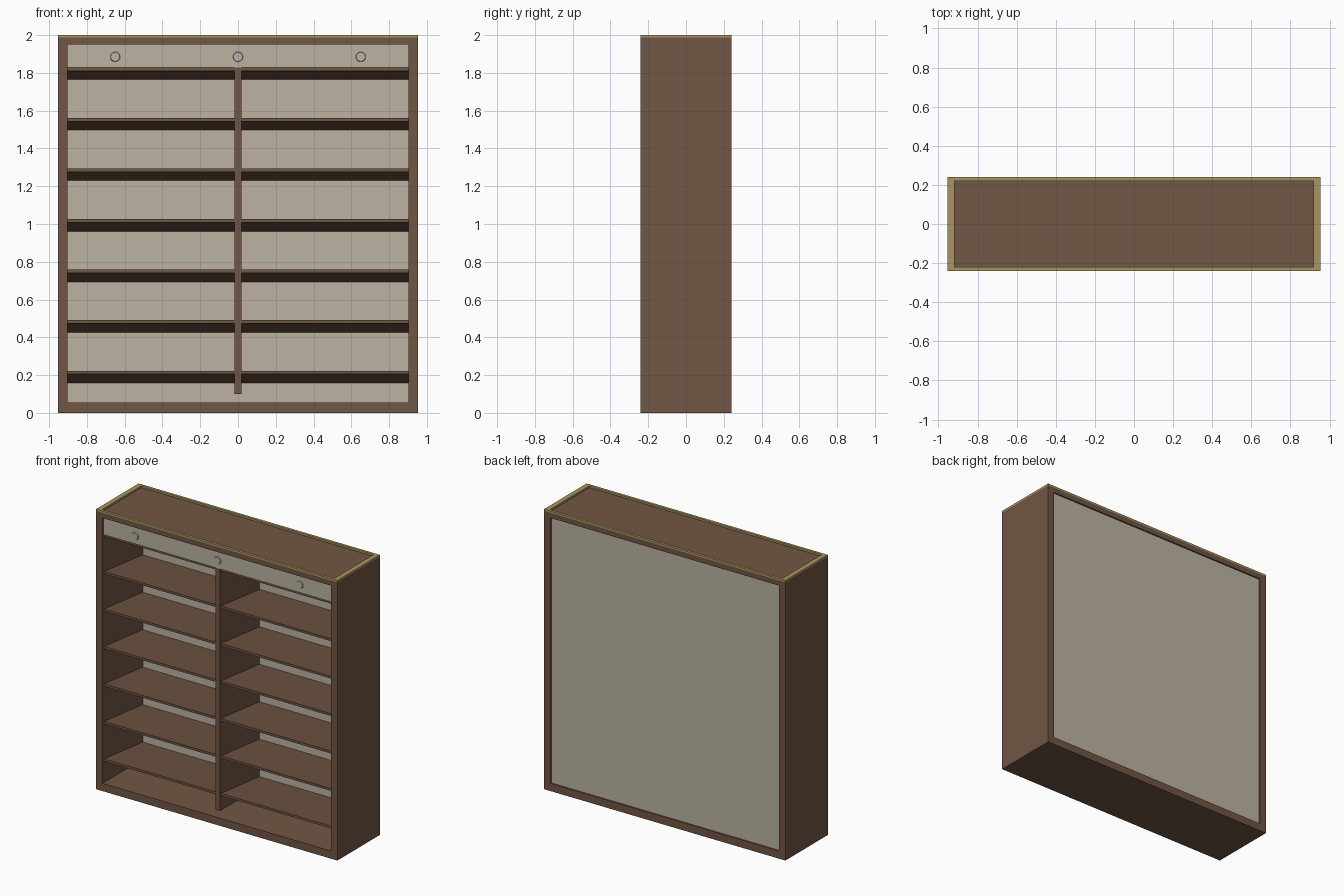
import bpy, bmesh, math

if "Cube" in bpy.data.objects:
    bpy.data.objects.remove(bpy.data.objects["Cube"])

def mat(name, rgb):
    m = bpy.data.materials.new(name)
    m.diffuse_color = (*rgb, 1)
    m.use_nodes = True
    m.node_tree.nodes["Principled BSDF"].inputs["Base Color"].default_value = m.diffuse_color
    return m

WOOD = mat("brown wood", (0.165, 0.092, 0.058))
PANEL = mat("warm grey panel", (0.50, 0.45, 0.365))
BRASS = mat("brass trim", (0.40, 0.30, 0.12))

def finish(name, bm, material):
    me = bpy.data.meshes.new(name)
    bm.to_mesh(me)
    bm.free()
    me.materials.append(material)
    ob = bpy.data.objects.new(name, me)
    bpy.context.collection.objects.link(ob)
    return ob

def box(name, x, y, z, material):
    """Box from (min, max) ranges on each axis."""
    bm = bmesh.new()
    bmesh.ops.create_cube(bm, size=1)
    for v in bm.verts:
        v.co = [r[0] if c < 0 else r[1] for c, r in zip(v.co, (x, y, z))]
    return finish(name, bm, material)

W, D, IN = 0.953, 0.24, 0.903      # half width, half depth, inner half width
TOP, BASE = 1.987, 0.055           # wooden top surface, floor surface

# carcass
box("base", (-W, W), (-D, D), (0, BASE), WOOD)
box("top_board", (-W, W), (-D, D), (1.95, TOP), WOOD)
for s, side in ((-1, "left"), (1, "right")):
    xs = sorted((s * IN, s * W))
    box(side + "_side", xs, (-D, D), (BASE, 1.95), WOOD)
box("back_panel", (-IN, IN), (0.215, 0.23), (BASE, 1.95), PANEL)

# brass edging round the top
for s, side in ((-1, "front"), (1, "back")):
    box(side + "_trim", (-W, W), sorted((s * 0.221, s * D)), (TOP, 2.0), BRASS)
for s, side in ((-1, "left"), (1, "right")):
    box(side + "_trim", sorted((s * 0.918, s * W)), (-0.221, 0.221), (TOP, 2.0), BRASS)

# fascia with round buttons
box("fascia", (-IN, IN), (-0.23, -0.21), (1.828, 1.95), PANEL)
for x in (-0.65, 0, 0.65):
    bm = bmesh.new()
    bmesh.ops.create_cone(bm, cap_ends=True, segments=24, radius1=0.028,
                          radius2=0.024, depth=0.012)
    ob = finish("fascia_button", bm, PANEL)
    ob.rotation_euler.x = math.pi / 2
    ob.location = (x, -0.231, 1.885)

# centre divider
box("centre_divider", (-0.019, 0.019), (-0.228, 0.215), (0.1, 1.828), WOOD)

# tilted shelves, back edge lower than the front
for i in range(7):
    z = 1.828 - 0.2675 * i
    for s in (-1, 1):
        ob = box("shelf", sorted((s * 0.019, s * IN)), (-0.222, 0.215),
                 (z - 0.017, z), WOOD)
        for v in ob.data.vertices:
            if v.co.y > 0:
                v.co.z -= 0.047
